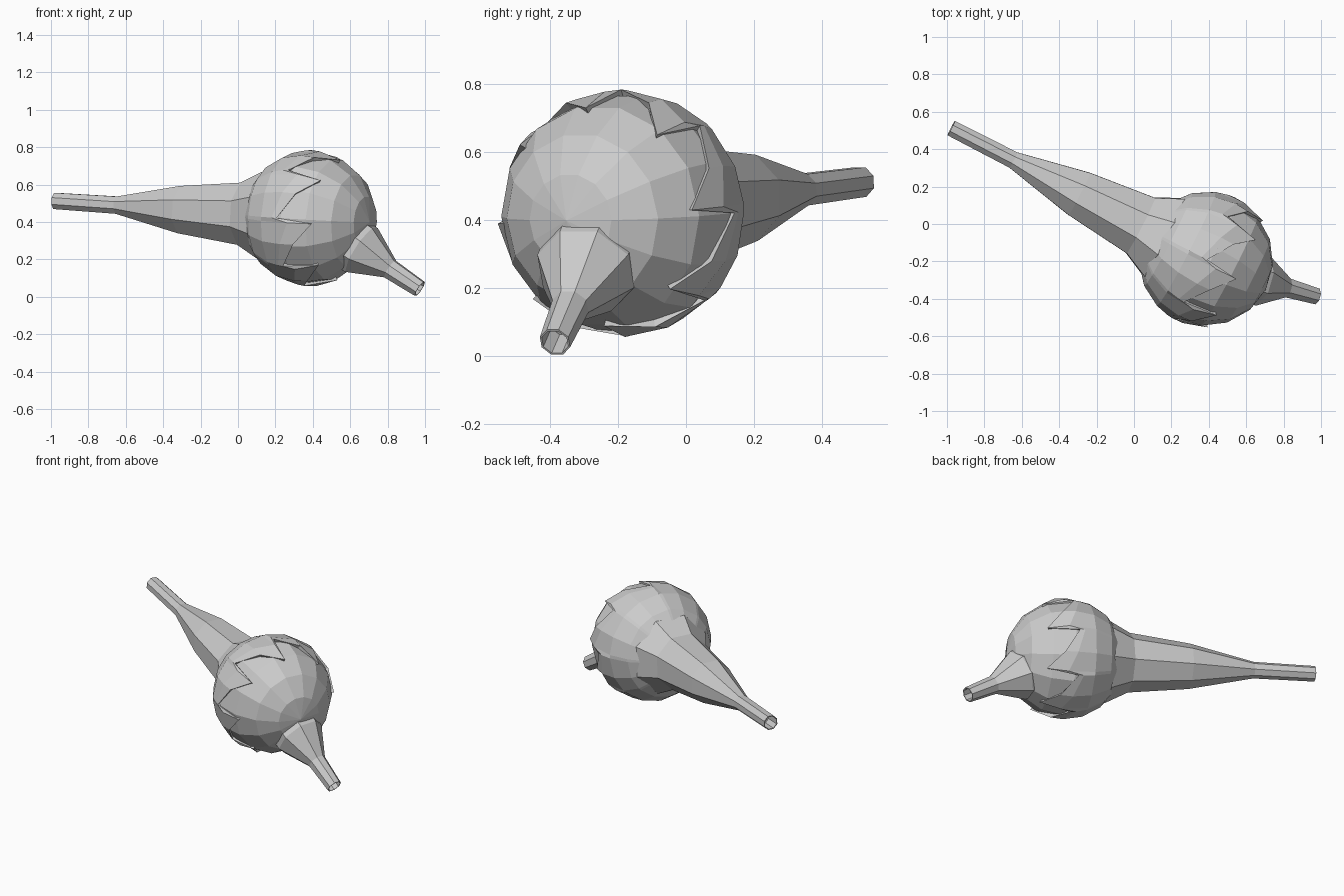
import bpy, bmesh
from math import sin, cos, pi, radians, sqrt
from mathutils import Vector

if "Cube" in bpy.data.objects:
    bpy.data.objects.remove(bpy.data.objects["Cube"])

C = Vector((0.39, -0.19, 0.42))          # body centre
AXIS = Vector((0.889, -0.457, -0.06)).normalized()


def frame(d):
    u = d.cross(Vector((0, 0, 1))).normalized()
    return u, u.cross(d).normalized()


def skin(name, rings, cap_start=False, cap_end=False):
    """Join equal-length rings of points into a flat-shaded surface."""
    bm = bmesh.new()
    rows = [[bm.verts.new(p) for p in ring] for ring in rings]
    n = len(rows[0])
    for a, b in zip(rows, rows[1:]):
        for j in range(n):
            k = (j + 1) % n
            bm.faces.new((a[j], a[k], b[k], b[j]))
    if cap_start:
        bm.faces.new(rows[0])
    if cap_end:
        bm.faces.new(rows[-1])
    bmesh.ops.remove_doubles(bm, verts=bm.verts, dist=1e-5)
    bmesh.ops.recalc_face_normals(bm, faces=bm.faces)
    me = bpy.data.meshes.new(name)
    bm.to_mesh(me)
    bm.free()
    ob = bpy.data.objects.new(name, me)
    bpy.context.collection.objects.link(ob)
    return ob


def circle(c, d, r, n, phase=0.0):
    u, v = frame(d)
    return [c + r * (cos(2 * pi * (j + phase) / n) * u + sin(2 * pi * (j + phase) / n) * v)
            for j in range(n)]


def tube(name, origin, d, profile, n=8):
    skin(name, [circle(origin + d * t, d, r, n, 0.5) for t, r in profile], True, True)


# round front body, its pole facing along the axis
R = 0.354
skin("body", [circle(C + AXIS * R * cos(pi * i / 8), AXIS, R * sin(pi * i / 8), 14)
              for i in range(9)])

# rear shell with a saw-toothed front edge overlapping the body
RS, TEETH = 0.364, 8
edge = [(0.0, -0.02), (0.5, 0.07), (0.92, 0.17)]
cols = [(2 * pi * (k + f) / TEETH, t) for k in range(TEETH) for f, t in edge]
u, v = frame(AXIS)


def ring_at(ts, radius):
    return [C + AXIS * t + sqrt(radius ** 2 - t * t) * (cos(a) * u + sin(a) * v)
            for (a, _), t in zip(cols, ts)]


rings = [ring_at([-RS * cos(radians(d))] * len(cols), RS) for d in (30, 50, 70)]
rings.append(ring_at([(t - 0.125) / 2 + 0.02 for _, t in cols], RS))
rings.append(ring_at([t for _, t in cols], RS))
rings.append(ring_at([t - 0.02 for _, t in cols], 0.33))
skin("rear_shell", rings)

# long rear spout, with a hollow tip
tube("rear_spout", C, -AXIS,
     [(0.12, 0.27), (0.265, 0.25), (0.40, 0.18), (0.77, 0.137), (1.165, 0.05),
      (1.54, 0.047), (1.54, 0.041), (1.44, 0.041)])

# short front spout, with a hollow tip
base = Vector((0.66, -0.295, 0.25))
tip = Vector((0.972, -0.385, 0.042))
d = (tip - base).normalized()
L = (tip - base).length
tube("front_spout", base, d,
     [(-0.12, 0.15), (0.0, 0.15), (0.19, 0.056), (L, 0.047), (L, 0.041), (L - 0.1, 0.041)])
